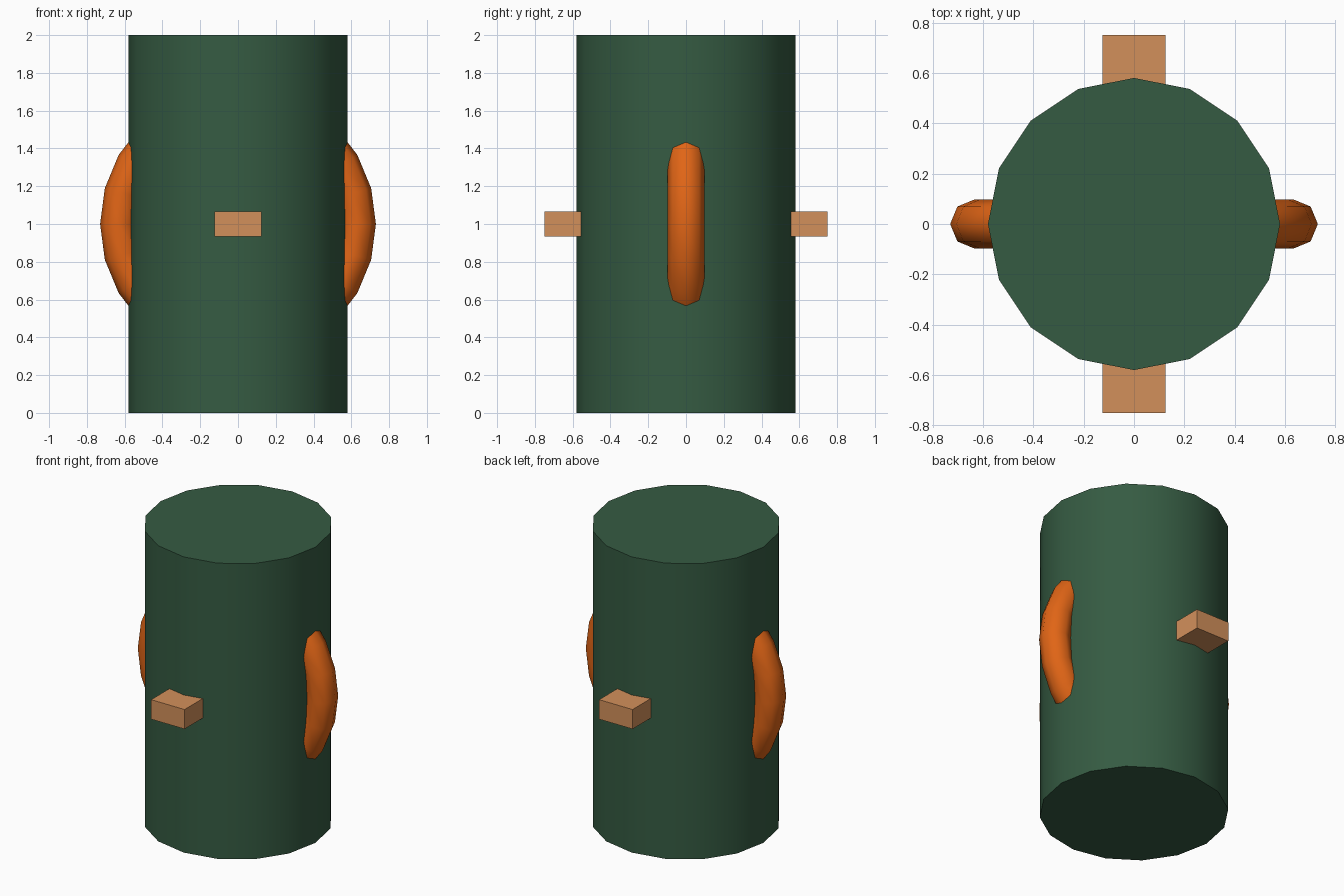
import bpy
from math import pi

if "Cube" in bpy.data.objects:
    bpy.data.objects.remove(bpy.data.objects["Cube"])


def finish(name, color, smooth_angle=None):
    obj = bpy.context.object
    obj.name = name
    mat = bpy.data.materials.new(name + "_paint")
    mat.diffuse_color = (*color, 1)
    mat.use_nodes = True
    mat.node_tree.nodes["Principled BSDF"].inputs["Base Color"].default_value = mat.diffuse_color
    obj.data.materials.append(mat)
    if smooth_angle:
        bpy.ops.object.shade_smooth_by_angle(angle=smooth_angle)
    return obj


# Sixteen-sided drum, with corners on the axes
bpy.ops.mesh.primitive_cylinder_add(vertices=16, radius=0.58, depth=2, location=(0, 0, 1))
finish("drum", (0.036, 0.105, 0.055), pi / 6)

# Upright ring running through the drum, showing on both sides
bpy.ops.mesh.primitive_torus_add(major_radius=0.632, minor_radius=0.098,
                                 major_segments=24, minor_segments=8,
                                 location=(0, 0, 1), rotation=(pi / 2, 0, 0))
finish("side_ring", (0.75, 0.13, 0.008), pi / 3)

# Flat bar running front to back through the drum
bpy.ops.mesh.primitive_cube_add(size=1, location=(0, 0, 1))
bpy.context.object.scale = (0.25, 1.5, 0.132)
bpy.ops.object.transform_apply(location=False, rotation=False, scale=True)
finish("cross_bar", (0.65, 0.28, 0.105))
